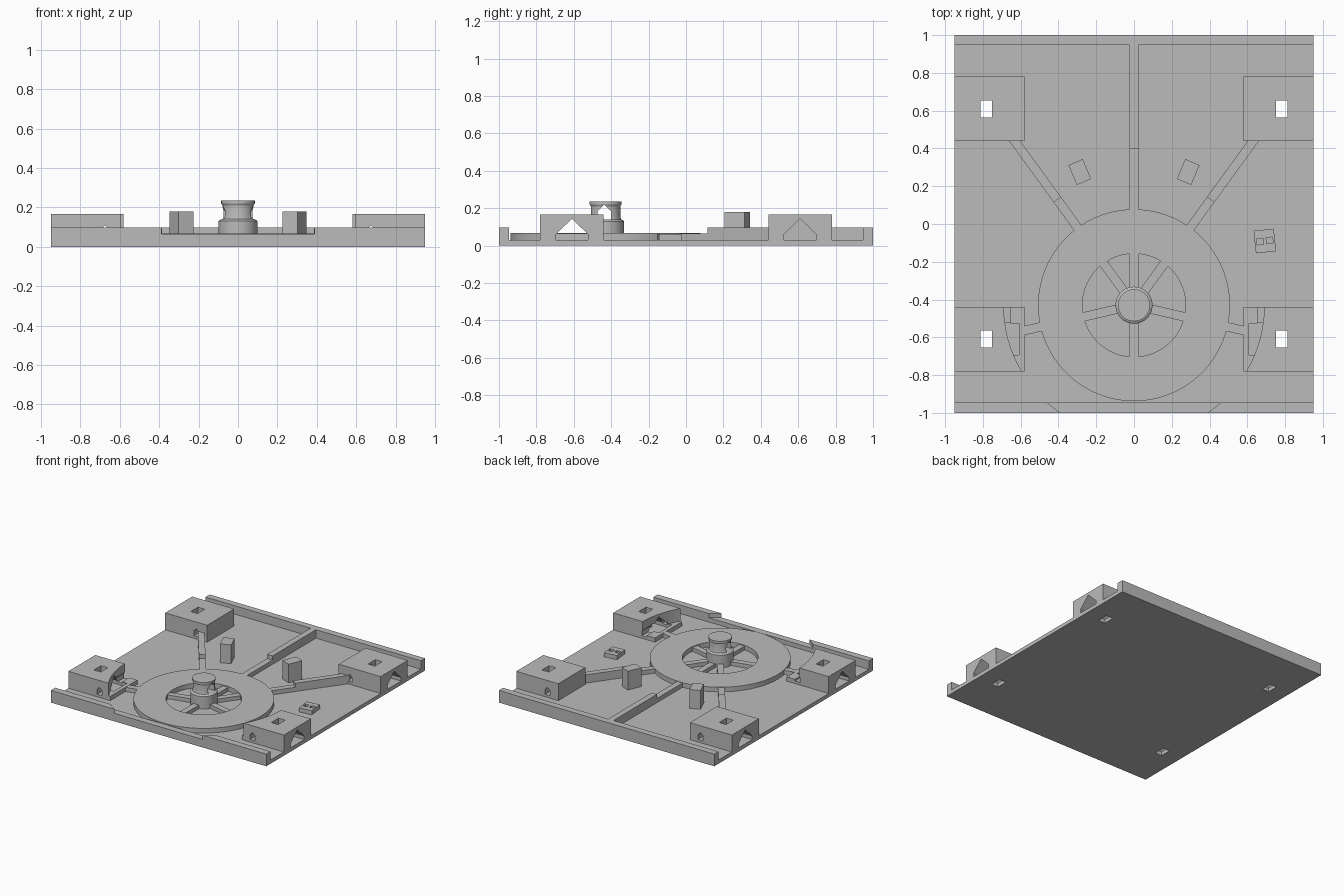
import bpy, bmesh, math
from mathutils import Matrix, Vector

cube = bpy.data.objects.get("Cube")
if cube:
    bpy.data.objects.remove(cube, do_unlink=True)

grey = bpy.data.materials.new("plain_grey")
grey.use_nodes = True
COLOR = (0.5, 0.5, 0.5, 1)
grey.diffuse_color = COLOR
grey.node_tree.nodes["Principled BSDF"].inputs["Base Color"].default_value = COLOR

FLOOR, LOW, HIGH, BLOCK = 0.03, 0.064, 0.097, 0.165
WHEEL_Y, CLEAR_R = -0.43, 0.69


def finish(name, bm):
    bmesh.ops.recalc_face_normals(bm, faces=bm.faces)
    mesh = bpy.data.meshes.new(name)
    bm.to_mesh(mesh)
    bm.free()
    mesh.materials.append(grey)
    obj = bpy.data.objects.new(name, mesh)
    bpy.context.collection.objects.link(obj)
    return obj


def box(name, x0, x1, y0, y1, z0, z1, turn=0):
    """Box between limits, turned about its own vertical axis."""
    bm = bmesh.new()
    size = Matrix.Diagonal((x1 - x0, y1 - y0, z1 - z0, 1))
    place = Matrix.Translation(((x0 + x1) / 2, (y0 + y1) / 2, (z0 + z1) / 2))
    bmesh.ops.create_cube(bm, size=1, matrix=place @ Matrix.Rotation(math.radians(turn), 4, "Z") @ size)
    return finish(name, bm)


def house(name, axis, mid, half, z0, eave, apex, a, b):
    """Pointed-roof tunnel cutter running along x or y from a to b."""
    outline = [(mid - half, z0), (mid + half, z0), (mid + half, eave), (mid, apex), (mid - half, eave)]
    bm = bmesh.new()
    points = [(a, u, z) if axis == "x" else (u, a, z) for u, z in outline]
    face = bm.faces.new([bm.verts.new(p) for p in points])
    new = bmesh.ops.extrude_face_region(bm, geom=[face])["geom"]
    shift = Vector((b - a, 0, 0)) if axis == "x" else Vector((0, b - a, 0))
    bmesh.ops.translate(bm, vec=shift, verts=[v for v in new if isinstance(v, bmesh.types.BMVert)])
    return finish(name, bm)


def lathe(name, profile, closed=False, steps=96):
    """Spin a radius/height profile about the wheel axis."""
    bm = bmesh.new()
    verts = [bm.verts.new((r, WHEEL_Y, z)) for r, z in profile]
    edges = [bm.edges.new(p) for p in zip(verts, verts[1:])]
    if closed:
        edges.append(bm.edges.new((verts[-1], verts[0])))
    bmesh.ops.spin(bm, geom=verts + edges, cent=(0, WHEEL_Y, 0), axis=(0, 0, 1),
                   angle=math.tau, steps=steps, use_duplicate=False)
    bmesh.ops.remove_doubles(bm, verts=bm.verts, dist=1e-5)
    return finish(name, bm)


def cut(obj, *cutters):
    for c in cutters:
        c.hide_render = True
        c.hide_set(True)
        c.display_type = "WIRE"
        mod = obj.modifiers.new("cut", "BOOLEAN")
        mod.operation, mod.solver, mod.object = "DIFFERENCE", "EXACT", c


def smooth(obj):
    bpy.ops.object.select_all(action="DESELECT")
    obj.select_set(True)
    bpy.context.view_layer.objects.active = obj
    bpy.ops.object.shade_smooth_by_angle(angle=math.radians(30))


def rib(name, angle, r0, r1, top, width=0.048):
    """Bar running outward from the wheel axis."""
    obj = box(name, r0, r1, -width / 2, width / 2, FLOOR - 0.01, top)
    obj.data.transform(Matrix.Translation((0, WHEEL_Y, 0)) @ Matrix.Rotation(math.radians(angle), 4, "Z"))
    return obj


# Shared cutter: round clearance above the wheel
clearance = lathe("clearance_cutter", [(0, LOW), (CLEAR_R, LOW), (CLEAR_R, 0.4), (0, 0.4)])

# Base plate and end walls
plate = box("base_plate", -0.95, 0.95, -1, 1, 0, FLOOR)
box("back_wall", -0.95, 0.95, 0.947, 1, FLOOR, HIGH)
front_wall = box("front_wall", -0.95, 0.95, -1, -0.945, FLOOR, HIGH)
cut(front_wall, clearance)

# Corner blocks with tunnels, small passages and shafts
for side, s in (("left", 1), ("right", -1)):
    for end, y in (("back", 0.61), ("front", -0.61)):
        tag = f"{end}_{side}"
        xs = sorted((s * 0.58, s * 0.95))
        block = box(tag + "_block", *xs, y - 0.17, y + 0.17, FLOOR, BLOCK)
        inner = 0.61 if end == "front" else 0.64
        tunnel = house(tag + "_tunnel_cutter", "x", y, 0.087, FLOOR + 0.001, 0.06, 0.143, s * inner, s * 1.1)
        passage = house(tag + "_passage_cutter", "y", s * 0.675, 0.022, 0.05, 0.088, 0.11, y - 0.3, y + 0.3)
        shaft = box(tag + "_shaft_cutter", s * 0.782 - 0.03, s * 0.782 + 0.03, y - 0.045, y + 0.045, -0.1, 0.4)
        cut(block, tunnel, passage, shaft)
        cut(plate, shaft)
        if end == "front":
            cut(block, clearance)

# Wheel ring
ring = lathe("wheel_ring", [(0.273, FLOOR), (0.508, FLOOR), (0.508, 0.067), (0.273, 0.067)], closed=True)
smooth(ring)

# Hub with a collar, a neck and a cross hole
hub = lathe("hub", [(0, FLOOR), (0.098, FLOOR), (0.098, 0.13), (0.092, 0.136), (0.083, 0.14),
                    (0.079, 0.155), (0.079, 0.21), (0.085, 0.22), (0.085, 0.235), (0, 0.235)], steps=64)
cut(hub, house("hub_hole_cutter", "x", -0.437, 0.036, 0.14, 0.185, 0.221, -0.3, 0.3))
smooth(hub)

# Spokes and ribs radiating from the hub
SIDE, DIAG = -13, 54
for i, a in enumerate((90, 270, DIAG, 180 - DIAG, SIDE, 180 - SIDE)):
    rib(f"spoke_{i + 1}", a, 0.08, 0.29, LOW - 0.004)
for side, flip in (("left", False), ("right", True)):
    diag = 180 - DIAG if flip else DIAG
    rib(f"{side}_diagonal_rib_low", diag, 0.5, CLEAR_R, LOW)
    rib(f"{side}_diagonal_rib_high", diag, CLEAR_R, 1.11, HIGH - 0.001)
    rib(f"{side}_side_rib", 180 - SIDE if flip else SIDE, 0.5, 0.61, LOW - 0.001)
box("centre_rib_low", -0.024, 0.024, 0.06, 0.4, FLOOR, LOW)
box("centre_rib_high", -0.024, 0.024, 0.4, 0.95, FLOOR, HIGH)

# Upright posts
for side, s in (("left", 1), ("right", -1)):
    x = s * 0.287
    box(f"{side}_post", x - 0.041, x + 0.041, 0.218, 0.332, FLOOR, 0.18, turn=-s * 23)

# Small socket box with two square wells
socket = box("socket_box", 0.639, 0.746, -0.15, -0.03, FLOOR, 0.063, turn=6)
for i, (x, y) in enumerate(((0.667, -0.093), (0.718, -0.087))):
    cut(socket, box(f"socket_well_cutter_{i + 1}", x - 0.017, x + 0.017, y - 0.016, y + 0.016, 0.04, 0.1, turn=6))
